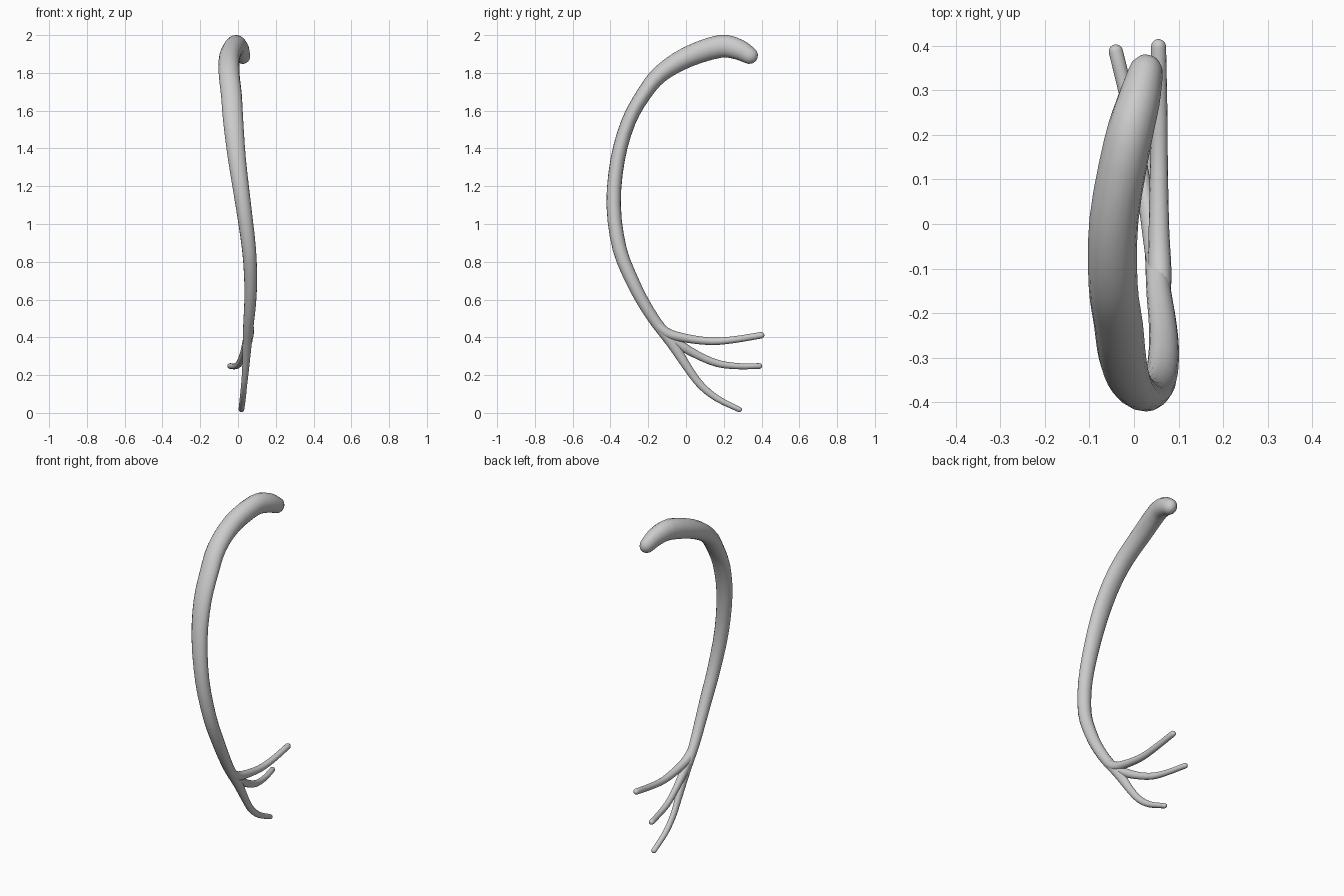
import bpy, bmesh, math
from mathutils import Vector

SIDES = 16


def spline(pts, steps):
    """Catmull-Rom through rows of (x, y, z, half width, half thickness)."""
    rows = [Vector(p) for p in pts]
    rows = [rows[0] * 2 - rows[1]] + rows + [rows[-1] * 2 - rows[-2]]
    out = []
    for a, b, c, d in zip(rows, rows[1:], rows[2:], rows[3:]):
        for i in range(steps):
            t = i / steps
            out.append(0.5 * (2 * b + (c - a) * t + (2 * a - 5 * b + 4 * c - d) * t * t
                              + (3 * b - a - 3 * c + d) * t ** 3))
    out.append(rows[-2])
    return out


def tube(name, pts, steps=3):
    """Tapered tube of oval section with rounded ends."""
    rows = spline(pts, steps)
    pos = [Vector(r[:3]) for r in rows]
    rad = [(r[3], r[4]) for r in rows]
    tan = [(pos[min(i + 1, len(pos) - 1)] - pos[max(i - 1, 0)]).normalized()
           for i in range(len(pos))]
    rings = [(p, t, r, 1.0) for p, t, r in zip(pos, tan, rad)]
    caps = [math.radians(a) for a in (25, 50, 72)]
    start = [(pos[0] - tan[0] * rad[0][1] * math.sin(a), tan[0], rad[0], math.cos(a))
             for a in reversed(caps)]
    end = [(pos[-1] + tan[-1] * rad[-1][1] * math.sin(a), tan[-1], rad[-1], math.cos(a))
           for a in caps]
    bm = bmesh.new()
    loops = []
    for p, t, (rx, rn), s in start + rings + end:
        n = t.cross(Vector((1, 0, 0))).normalized()
        b = n.cross(t)
        loops.append([bm.verts.new(p + b * (rx * s * math.cos(k * math.tau / SIDES))
                                   + n * (rn * s * math.sin(k * math.tau / SIDES)))
                      for k in range(SIDES)])
    for l0, l1 in zip(loops, loops[1:]):
        for k in range(SIDES):
            j = (k + 1) % SIDES
            bm.faces.new((l0[k], l0[j], l1[j], l1[k]))
    # rounded tips
    for loop, tip in ((loops[0], pos[0] - tan[0] * rad[0][1]),
                      (loops[-1], pos[-1] + tan[-1] * rad[-1][1])):
        v = bm.verts.new(tip)
        for k in range(SIDES):
            bm.faces.new((loop[k], loop[(k + 1) % SIDES], v))
    bmesh.ops.recalc_face_normals(bm, faces=bm.faces)
    me = bpy.data.meshes.new(name)
    bm.to_mesh(me)
    bm.free()
    for f in me.polygons:
        f.use_smooth = True
    ob = bpy.data.objects.new(name, me)
    bpy.context.collection.objects.link(ob)
    return ob


# curved shaft, running on into the lowest prong
tube("shaft_and_lower_prong", [
    (0.025, 0.335, 1.893, 0.040, 0.046),
    (0.010, 0.275, 1.925, 0.048, 0.055),
    (-0.015, 0.18, 1.940, 0.053, 0.060),
    (-0.045, 0.01, 1.885, 0.055, 0.055),
    (-0.047, -0.135, 1.795, 0.055, 0.046),
    (-0.035, -0.225, 1.685, 0.055, 0.040),
    (-0.025, -0.305, 1.540, 0.053, 0.038),
    (-0.005, -0.362, 1.340, 0.047, 0.038),
    (0.028, -0.383, 1.100, 0.041, 0.038),
    (0.058, -0.352, 0.870, 0.037, 0.037),
    (0.067, -0.285, 0.700, 0.034, 0.035),
    (0.064, -0.220, 0.575, 0.031, 0.032),
    (0.056, -0.155, 0.475, 0.028, 0.030),
    (0.049, -0.075, 0.370, 0.024, 0.029),
    (0.040, 0.015, 0.230, 0.018, 0.022),
    (0.032, 0.080, 0.145, 0.016, 0.020),
    (0.025, 0.165, 0.076, 0.016, 0.017),
    (0.018, 0.282, 0.018, 0.015, 0.014)])

# upper prong
tube("upper_prong", [
    (0.060, -0.170, 0.490, 0.022, 0.022),
    (0.058, -0.105, 0.425, 0.026, 0.027),
    (0.056, -0.010, 0.397, 0.023, 0.023),
    (0.056, 0.130, 0.379, 0.020, 0.020),
    (0.057, 0.250, 0.387, 0.018, 0.018),
    (0.055, 0.398, 0.411, 0.017, 0.017)])

# middle prong
tube("middle_prong", [
    (0.055, -0.130, 0.440, 0.020, 0.022),
    (0.046, -0.055, 0.375, 0.023, 0.026),
    (0.026, 0.060, 0.306, 0.018, 0.021),
    (0.006, 0.170, 0.261, 0.017, 0.019),
    (-0.015, 0.280, 0.247, 0.016, 0.016),
    (-0.041, 0.388, 0.248, 0.016, 0.015)])
